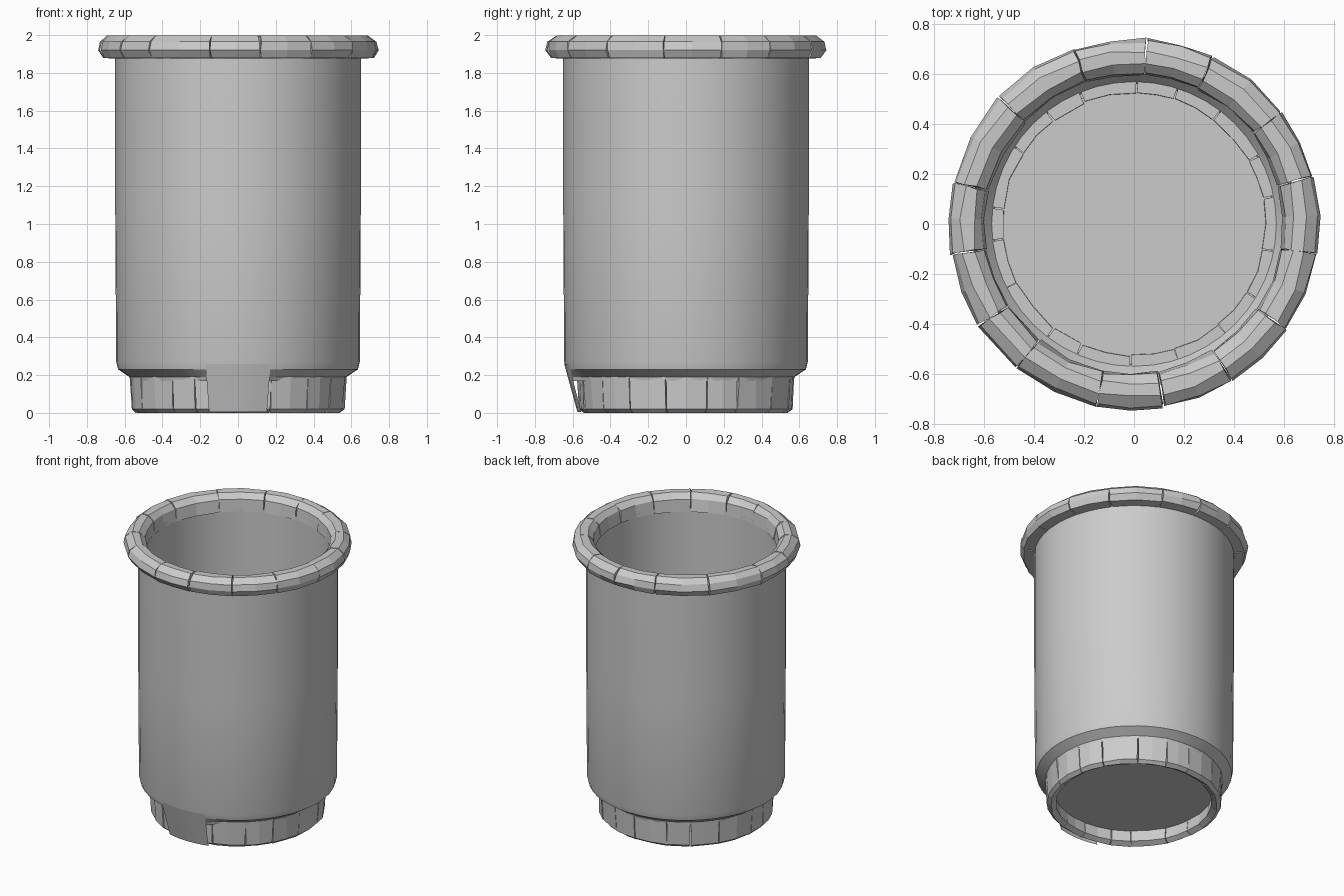
import bpy, math, random

random.seed(4)
if "Cube" in bpy.data.objects:
    bpy.data.objects.remove(bpy.data.objects["Cube"])

TAU = math.tau
FRONT = -math.pi / 2

grey = bpy.data.materials.new("plain grey")
grey.use_nodes = True
GREY = (0.6, 0.6, 0.6, 1)
grey.diffuse_color = GREY
grey.node_tree.nodes["Principled BSDF"].inputs["Base Color"].default_value = GREY


def finish(name, verts, faces, smooth):
    mesh = bpy.data.meshes.new(name)
    mesh.from_pydata(verts, [], faces)
    mesh.materials.append(grey)
    obj = bpy.data.objects.new(name, mesh)
    bpy.context.collection.objects.link(obj)
    if smooth:
        bpy.ops.object.select_all(action="DESELECT")
        obj.select_set(True)
        bpy.context.view_layer.objects.active = obj
        bpy.ops.object.shade_smooth_by_angle(angle=math.radians(30))
    return obj


def lathe(name, profile, sides, smooth=True, adjust=None):
    """Spin an open profile of (radius, height), ordered for outward normals."""
    verts, faces, n = [], [], len(profile)
    for i in range(sides):
        a = TAU * i / sides
        for r, z in profile:
            if adjust:
                r = adjust(a, r, z)
            verts.append((r * math.cos(a), r * math.sin(a), z))
    for i in range(sides):
        p, q = i * n, (i + 1) % sides * n
        for k in range(n - 1):
            faces.append((p + k, q + k, q + k + 1, p + k + 1))
    return finish(name, verts, faces, smooth)


def arc_blocks(name, profile, cuts, step, gap, jitter):
    """Ring of faceted blocks with a closed profile and narrow cracks."""
    verts, faces, n = [], [], len(profile)
    for a0, a1 in zip(cuts, cuts[1:] + [cuts[0] + TAU]):
        a0, a1 = a0 + gap, a1 - gap
        parts = max(1, round((a1 - a0) / step))
        base = len(verts)
        for i in range(parts + 1):
            a = a0 + (a1 - a0) * i / parts
            for r, z in profile:
                r += random.uniform(-jitter, jitter)
                skew = random.uniform(-jitter, jitter)
                verts.append((r * math.cos(a + skew), r * math.sin(a + skew), z))
        for i in range(parts):
            p = base + i * n
            for k in range(n):
                m = (k + 1) % n
                faces.append((p + k, p + n + k, p + n + m, p + m))
        faces.append(tuple(base + k for k in reversed(range(n))))
        end = base + parts * n
        faces.append(tuple(end + k for k in range(n)))
    return finish(name, verts, faces, False)


# Straight wall, tapering in above the foot, with inner wall and floor
def front_skirt(a, r, z):
    near_front = abs(math.remainder(a - FRONT, TAU)) < 0.27
    return r + 0.05 if near_front and z < 0.2 and r > 0.55 else r


lathe("cup_wall", [(0.57, 0.17), (0.575, 0.19), (0.635, 0.23), (0.645, 0.27),
                   (0.65, 1.07), (0.65, 1.9)], 48, adjust=front_skirt)
lathe("inner_wall", [(0.6, 1.9), (0.6, 0.24), (0.56, 0.19)], 48)
lathe("floor_top", [(0.57, 0.19), (0.0005, 0.19)], 48)
lathe("floor_underside", [(0.0005, 0.1), (0.53, 0.1)], 48)

# Chipped rolled rim
rim_profile = [(0.66, 1.875), (0.72, 1.88), (0.74, 1.92), (0.73, 1.965),
               (0.69, 1.997), (0.64, 1.995), (0.605, 1.96), (0.595, 1.875)]
rim_cuts = [math.radians(18 + 24 * i + random.uniform(-6, 6)) for i in range(15)]
arc_blocks("rim", rim_profile, rim_cuts, 0.22, 0.004, 0.006)

# Chipped foot ring, with a gap left for the front plate
foot_profile = [(0.54, 0.0), (0.565, 0.02), (0.575, 0.2), (0.525, 0.2), (0.505, 0.02)]
foot_cuts = [FRONT + TAU * i / 18 + random.uniform(-0.06, 0.06) for i in range(18)]
arc_blocks("foot_ring", foot_profile, foot_cuts, 0.18, 0.004, 0.005)

# Plate running down over the foot at the front
verts, steps = [], 4
for i in range(steps + 1):
    a = FRONT - 0.27 + 0.54 * i / steps
    for r, z in [(0.575, 0.005), (0.645, 0.26)]:
        verts.append((r * math.cos(a), r * math.sin(a), z))
faces = [(2 * i, 2 * i + 2, 2 * i + 3, 2 * i + 1) for i in range(steps)]
finish("front_foot_plate", verts, faces, True)
